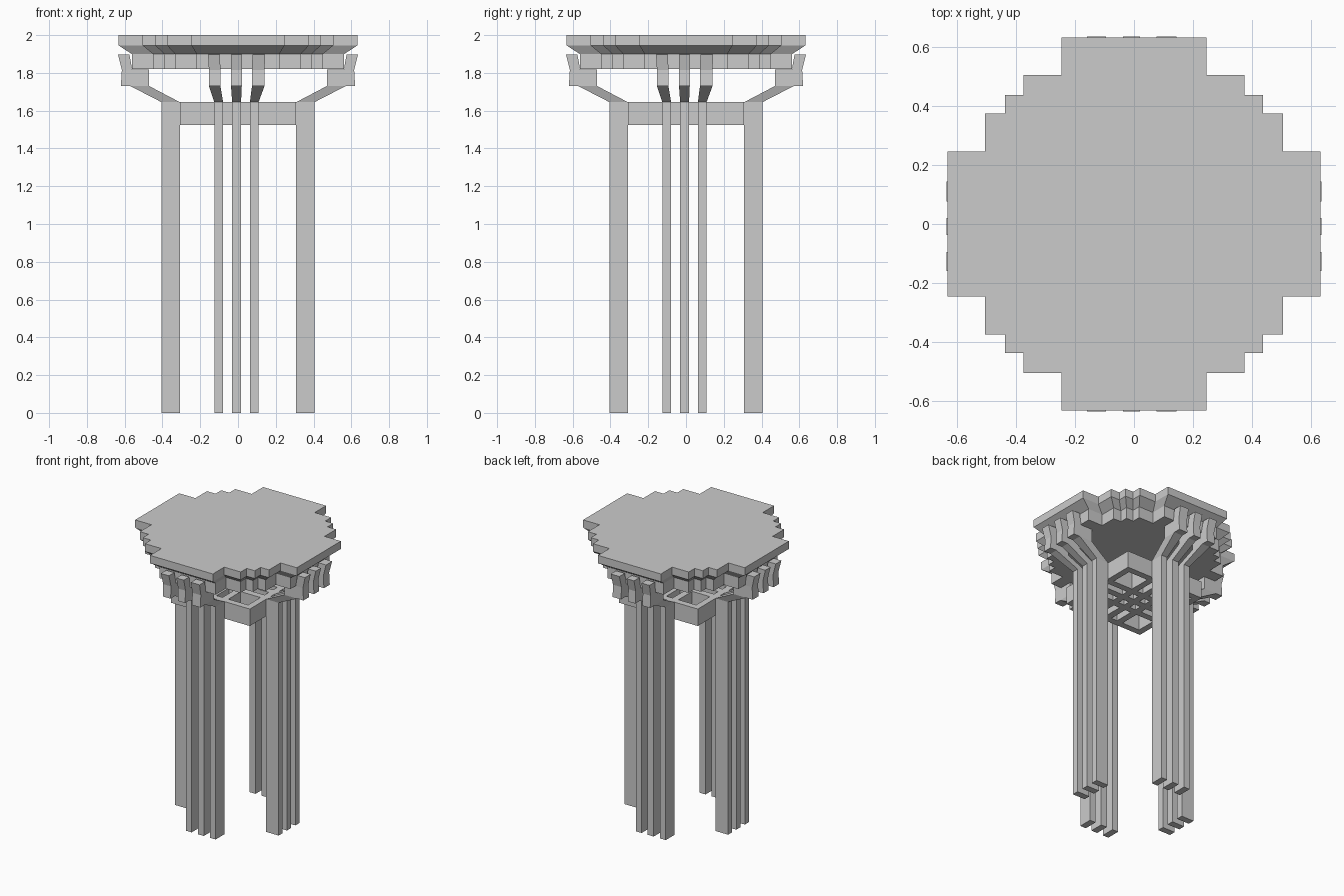
import bpy, bmesh

if "Cube" in bpy.data.objects:
    bpy.data.objects.remove(bpy.data.objects["Cube"])


def make_object(name, verts, faces):
    bm = bmesh.new()
    vs = [bm.verts.new(v) for v in verts]
    for f in faces:
        bm.faces.new([vs[i] for i in f])
    bmesh.ops.recalc_face_normals(bm, faces=bm.faces)
    mesh = bpy.data.meshes.new(name)
    bm.to_mesh(mesh)
    bm.free()
    obj = bpy.data.objects.new(name, mesh)
    bpy.context.collection.objects.link(obj)
    return obj


def loft(name, rings):
    n = len(rings[0])
    verts = [v for ring in rings for v in ring]
    faces = [tuple(range(n)), tuple(range(len(verts) - n, len(verts)))]
    for k in range(len(rings) - 1):
        for i in range(n):
            j = (i + 1) % n
            faces.append((k * n + i, k * n + j, (k + 1) * n + j, (k + 1) * n + i))
    return make_object(name, verts, faces)


def box(name, x0, x1, y0, y1, z0, z1):
    base = [(x0, y0), (x1, y0), (x1, y1), (x0, y1)]
    return loft(name, [[(x, y, z) for x, y in base] for z in (z0, z1)])


# Stepped round top with a tapered underside and a smaller stepped block below
quarter = [(0.632, 0.246), (0.505, 0.246), (0.505, 0.375), (0.438, 0.375),
           (0.438, 0.438), (0.375, 0.438), (0.375, 0.505), (0.246, 0.505), (0.246, 0.632)]
outline = []
for k in range(4):
    for x, y in quarter:
        for _ in range(k):
            x, y = -y, x
        outline.append((x, y))
levels = [(1.82, 0.89), (1.90, 0.89), (1.945, 1.0), (2.0, 1.0)]
loft("table_top", [[(x * s, y * s, z) for x, y in outline] for z, s in levels])

# Leg slats: side profile (radius, height), widening and fanning out above the bend
profile = [(0.308, 0), (0.405, 0), (0.405, 1.645), (0.57, 1.73), (0.62, 1.73), (0.615, 1.815),
           (0.635, 1.897), (0.575, 1.897), (0.56, 1.818), (0.47, 1.818), (0.47, 1.73), (0.308, 1.645)]
strips = [(0, 1, 2, 11), (11, 2, 3, 10), (10, 3, 4, 5, 8, 9), (8, 5, 6, 7)]
slats = [((-0.125, -0.079), (-0.154, -0.093)),
         ((-0.031, 0.016), (-0.037, 0.020)),
         ((0.063, 0.109), (0.074, 0.140))]
placements = {
    "front": lambda r, t, z: (t, -r, z),
    "back": lambda r, t, z: (t, r, z),
    "right": lambda r, t, z: (r, t, z),
    "left": lambda r, t, z: (-r, t, z),
}
n = len(profile)
for side, place in placements.items():
    for number, (low, high) in enumerate(slats, 1):
        verts = []
        for edge in (0, 1):
            for r, z in profile:
                t = low[edge] if z < 1.7 else high[edge]
                if z > 1.85:
                    t *= 1.03
                verts.append(place(r, t, z))
        faces = [s for s in strips] + [tuple(i + n for i in s) for s in strips]
        faces += [(i, (i + 1) % n, (i + 1) % n + n, i + n) for i in range(n)]
        make_object(f"{side}_leg_slat_{number}", verts, faces)

# Square lattice frame tying the legs together
half, thick, z0, z1 = 0.308, 0.045, 1.525, 1.645
bars = [(-half, -half + thick)] + [low for low, high in slats] + [(half - thick, half)]
for number, (a, b) in enumerate(bars, 1):
    box(f"frame_bar_across_{number}", -half, half, a, b, z0, z1)
    box(f"frame_bar_deep_{number}", a, b, -half, half, z0, z1)
